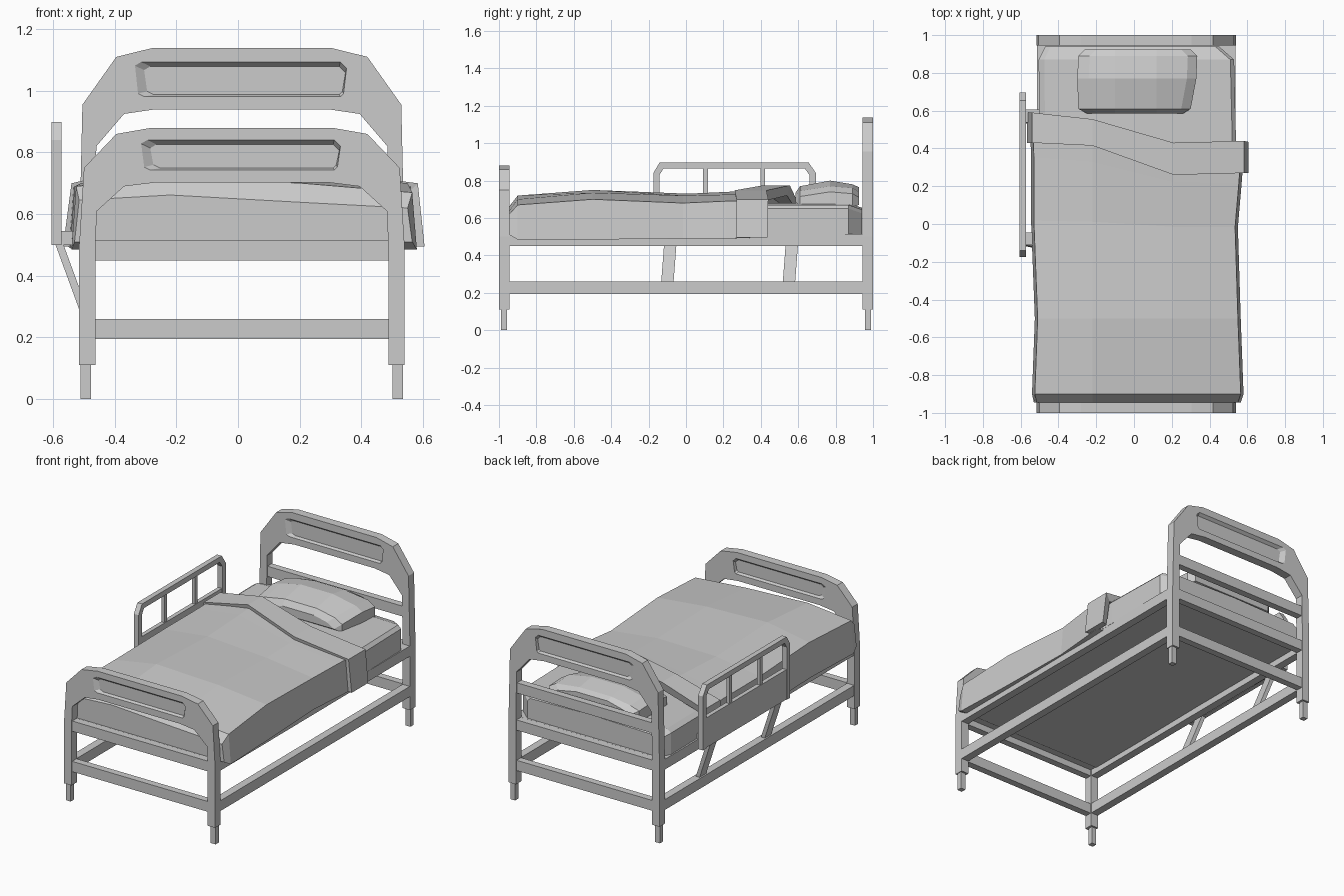
import bpy, bmesh

if "Cube" in bpy.data.objects:
    bpy.data.objects.remove(bpy.data.objects["Cube"])

CX = 0.0125  # centre line of the bed frame


def make(name, bm):
    bmesh.ops.recalc_face_normals(bm, faces=bm.faces)
    me = bpy.data.meshes.new(name)
    bm.to_mesh(me)
    bm.free()
    ob = bpy.data.objects.new(name, me)
    bpy.context.collection.objects.link(ob)
    return ob


def loft(name, rings):
    """Join equal-sized rings of points and cap both ends."""
    bm = bmesh.new()
    vs = [[bm.verts.new(p) for p in r] for r in rings]
    n = len(rings[0])
    for a, b in zip(vs, vs[1:]):
        for i in range(n):
            j = (i + 1) % n
            bm.faces.new((a[i], a[j], b[j], b[i]))
    bm.faces.new(vs[0])
    bm.faces.new(vs[-1])
    return make(name, bm)


def box(name, x0, x1, y0, y1, z0, z1):
    return loft(name, [[(x0, y0, z), (x1, y0, z), (x1, y1, z), (x0, y1, z)] for z in (z0, z1)])


def extrude_xz(name, pts, y0, y1):
    return loft(name, [[(x, y, z) for x, z in pts] for y in (y0, y1)])


def mirrored(half):
    return [(CX - x, z) for x, z in half] + [(CX + x, z) for x, z in reversed(half)]


def end_board(name, outer, inner, slot, y0, y1):
    """Arched end with a shallow recess on both faces."""
    board = extrude_xz(name, mirrored(outer) + mirrored(inner)[::-1], y0, y1)
    w, zb, zt = slot
    rim = [(-w, zb + .01), (-w + .02, zb), (w - .02, zb), (w - .01, zb + .01),
           (w, zt - .02), (w - .02, zt), (-w + .01, zt), (-w - .01, zt - .012)]
    for y, d in ((y0, 1), (y1, -1)):
        rings = [[(CX + x, y - d * .002, z) for x, z in rim],
                 [(CX + (x + .033 if x < 0 else x - .004), y + d * .018,
                   z - .016 if z > (zb + zt) / 2 else z + .008) for x, z in rim]]
        cutter = loft("recess_cutter", rings)
        cutter.hide_render = True
        mod = board.modifiers.new("recess", 'BOOLEAN')
        mod.operation = 'DIFFERENCE'
        mod.solver = 'EXACT'
        mod.object = cutter
        bpy.context.view_layer.update()
        ev = board.evaluated_get(bpy.context.evaluated_depsgraph_get())
        me = bpy.data.meshes.new_from_object(ev)
        board.modifiers.clear()
        board.data = me
        bpy.data.objects.remove(cutter)


# Headboard and footboard
end_board("headboard",
          [(.5275, .11), (.5275, .5), (.517, .955), (.407, 1.11), (.293, 1.138)],
          [(.475, .11), (.475, .5), (.472, .82), (.382, .925), (.28, .94)],
          (.34, .98, 1.095), .945, 1.0)
end_board("footboard",
          [(.5275, .11), (.5275, .5), (.512, .75), (.407, .86), (.293, .88)],
          [(.475, .11), (.475, .5), (.47, .61), (.382, .69), (.285, .702)],
          (.32, .742, .842), -1.0, -.945)

# Feet, cross rails and side rails
for sy, end in ((-1, "front"), (1, "back")):
    y = sy * .9725
    for sx, side in ((-1, "left"), (1, "right")):
        x = CX + sx * .506
        box(f"{end}_{side}_foot", x - .017, x + .017, y - .016, y + .016, 0, .12)
    for z in (.195, .45) + ((.685,) if sy > 0 else ()):
        box(f"{end}_cross_rail", CX - .48, CX + .48, y - .022, y + .022, z, z + .065)
for sx, side in ((-1, "left"), (1, "right")):
    x = CX + sx * .501
    for z in (.195, .45):
        box(f"{side}_side_rail", x - .025, x + .025, -.95, .95, z, z + .065)
box("bed_base", CX - .48, CX + .48, -.95, .95, .49, .515)

# Mattress with chamfered head end
rings = []
for y, xl, xr, z in ((-.9, -.5, .53, .62), (.44, -.5, .54, .67),
                     (.87, -.505, .53, .67), (.94, -.47, .45, .645)):
    rings.append([(xl, y, .505), (xl, y, z - .02), (xl + .03, y, z), (CX, y, z + .01),
                  (xr - .02, y, z), (xr, y, z - .02), (xr, y, .505)])
loft("mattress", rings)

# Pillow
rings = []
for y, xl, xr, zb, ze, zt in ((.585, -.25, .26, .685, .715, .735), (.61, -.295, .3, .665, .745, .77),
                              (.77, -.3, .33, .66, .77, .80), (.89, -.295, .335, .66, .76, .78),
                              (.925, -.26, .3, .67, .74, .765)):
    rings.append([(xl, y, zb), (xl, y, ze - .02), (xl + .06, y, ze), (-.1, y, zt), (.12, y, zt),
                  (xr - .05, y, ze), (xr, y, ze - .03), (xr, y, zb)])
loft("pillow", rings)

# Blanket: cross-sections along the bed, the last one skewed to follow the fold
SKEW = (.09, .09, .06, -.075, -.08, -.08)
rings = []
for y, s, xl, xr, zb, zl, zm, zq, zr in (
        (-.945, 0, -.53, .565, .51, .645, .662, .638, .62),
        (-.90, 0, -.54, .58, .485, .69, .72, .70, .67),
        (-.5, 0, -.525, .565, .485, .70, .75, .735, .70),
        (0, .2, -.545, .55, .49, .69, .73, .72, .68),
        (.28, .8, -.545, .57, .49, .69, .745, .725, .69),
        (.43, 1, -.55, .58, .495, .69, .755, .73, .69)):
    prof = ((xl, zb), (xl + .015, zl), (-.22, zm), (.21, zq), (xr - .015, zr), (xr, zb))
    rings.append([(x, y + s * k, z) for (x, z), k in zip(prof, SKEW)])
loft("blanket", rings)

# Folded-over band of the blanket: front and back edge along a path, with thickness
path = [(-.567, .43, .59, .495), (-.54, .43, .59, .70), (-.22, .415, .555, .775),
        (.21, .26, .43, .748), (.583, .27, .44, .70), (.605, .27, .435, .495)]
inner = [(-.53, .44, .575, .495), (-.50, .44, .575, .665), (-.21, .425, .54, .72),
         (.21, .27, .415, .69), (.545, .28, .425, .66), (.565, .28, .42, .495)]
loft("blanket_fold", [[(x, a, z), (x, b, z), (u, d, w), (u, c, w)]
                      for (x, a, b, z), (u, c, d, w) in zip(path, inner)])

# Side guard on the left: hoop, uprights and lower panel
X0, X1 = -.605, -.572
hoop = [(-.175, .5), (-.175, .84), (-.14, .898), (.655, .898), (.695, .84), (.695, .5),
        (.66, .5), (.66, .83), (.635, .865), (-.12, .865), (-.142, .83), (-.142, .5)]
loft("side_guard_hoop", [[(x, y, z) for y, z in hoop] for x in (X0, X1)])
for y in (.105, .41):
    box("side_guard_upright", X0 + .006, X1 - .006, y - .013, y + .013, .68, .87)
box("side_guard_panel", X0 + .003, X1 - .003, -.15, .67, .502, .69)

# Slanted struts and short brackets holding the guard
for y in (-.1, .55):
    loft("guard_strut", [[(x + a, y + s + b, z) for a, b in ((0, -.033), (.026, -.033), (.026, .033), (0, .033))]
                         for x, s, z in ((-.597, .02, .515), (-.5, 0, .25))])
    box("guard_bracket", -.58, -.5, y - .012, y + .055, .50, .545)
